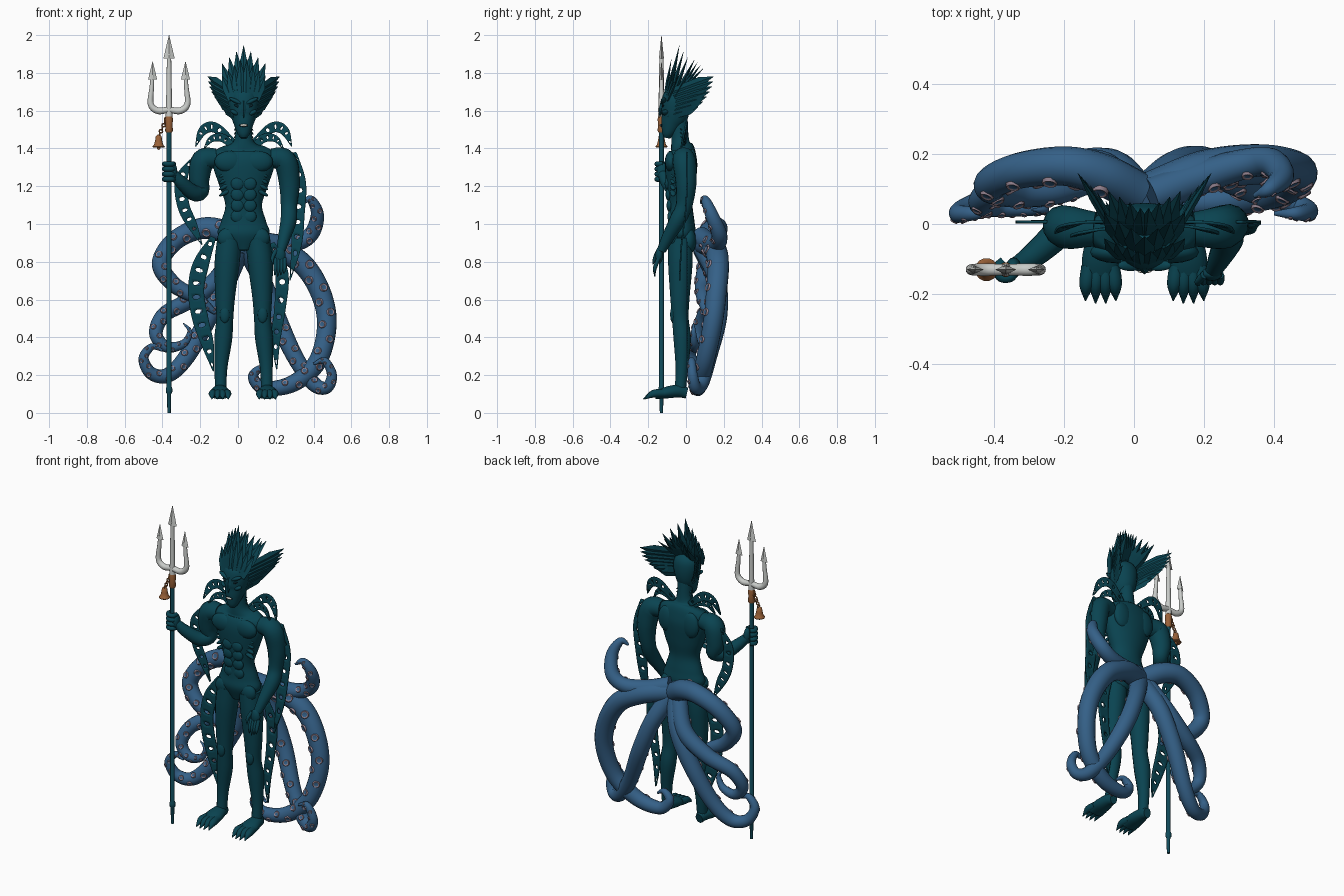
import bpy, bmesh, math
from mathutils import Vector, Matrix

if "Cube" in bpy.data.objects:
    bpy.data.objects.remove(bpy.data.objects["Cube"])
CX = .03                      # centre line of the body
POLE_X, POLE_Y = -.365, -.13  # axis of the trident


def material(name, red, green, blue):
    mat = bpy.data.materials.new(name)
    mat.use_nodes = True
    mat.diffuse_color = (red, green, blue, 1)
    mat.node_tree.nodes["Principled BSDF"].inputs["Base Color"].default_value = (red, green, blue, 1)
    return mat


skin = material("deep teal skin", .003, .057, .082)
blue = material("tentacle blue", .035, .118, .245)
pink = material("sucker pink grey", .29, .22, .27)
silver = material("pale silver", .58, .6, .58)
copper = material("copper", .32, .12, .04)
shaft = material("teal shaft", .005, .068, .1)
dark = material("dark eye", .003, .02, .03)
ivory = material("ivory teeth", .8, .78, .7)


def finish(name, bm, mats, smooth=True):
    bmesh.ops.recalc_face_normals(bm, faces=bm.faces[:])
    mesh = bpy.data.meshes.new(name)
    bm.to_mesh(mesh)
    bm.free()
    for mat in mats:
        mesh.materials.append(mat)
    if smooth:
        mesh.shade_smooth()
        mesh.set_sharp_from_angle(angle=math.radians(50))
    obj = bpy.data.objects.new(name, mesh)
    bpy.context.collection.objects.link(obj)
    return obj


def spline(points, steps, flat=1):
    """Smooth path through (x, y, z, radius[, second radius]) points."""
    pts = [Vector((*p, p[3] * flat)[:5]) for p in points]
    pts = [2 * pts[0] - pts[1]] + pts + [2 * pts[-1] - pts[-2]]
    out = []
    for i in range(1, len(pts) - 2):
        a, b, c, d = pts[i - 1:i + 3]
        for k in range(steps):
            t = k / steps
            out.append(.5 * (2 * b + (c - a) * t + (2 * a - 5 * b + 4 * c - d) * t * t
                             + (3 * b - a - 3 * c + d) * t ** 3))
    return out + [pts[-2]]


def tangent(path, i):
    ahead, behind = path[min(i + 1, len(path) - 1)], path[max(i - 1, 0)]
    return Vector((ahead - behind)[:3]).normalized()


def sweep(name, points, mat, sides=14, steps=6, flat=1, ref=(1, 0, 0), smooth=True):
    path = spline(points, steps, flat)
    across = Vector(ref)
    if abs(across.dot(tangent(path, 0))) > .9:
        across = Vector((0, 0, 1))
    bm, rings = bmesh.new(), []
    for i, p in enumerate(path):
        along = tangent(path, i)
        across = (across - along * across.dot(along)).normalized()
        other = along.cross(across)
        ring = []
        for k in range(sides):
            angle = math.tau * k / sides
            offset = across * math.cos(angle) * max(p[3], .0005) + other * math.sin(angle) * max(p[4], .0005)
            ring.append(bm.verts.new(Vector(p[:3]) + offset))
        rings.append(ring)
    for low, high in zip(rings, rings[1:]):
        for k in range(sides):
            j = (k + 1) % sides
            bm.faces.new((low[k], low[j], high[j], high[k]))
    bm.faces.new(rings[0])
    bm.faces.new(rings[-1])
    return finish(name, bm, [mat], smooth)


def spike(name, base, tip, width, belly=.5, flat=.35, ref=(1, 0, 0)):
    base, tip = Vector(base), Vector(tip)
    points = [(*base, width * .8), (*base.lerp(tip, belly), width), (*tip, .001)]
    return sweep(name, points, skin, sides=4, steps=1, flat=flat, ref=ref, smooth=False)


def blob(name, place, size, mat=skin, tilt=(0, 0, 0)):
    bpy.ops.mesh.primitive_uv_sphere_add(segments=16, ring_count=10, location=place, rotation=tilt, scale=size)
    obj = bpy.context.object
    obj.name = name
    obj.data.materials.append(mat)
    obj.data.shade_smooth()
    return obj


def mirrored(points, side):
    return [(CX + side * p[0], *p[1:]) for p in points]


def frill(name, points):
    """Thin fin, a ribbon pierced by a row of oval holes; the fourth value is its width."""
    path = spline(points, 6)
    bm, rows = bmesh.new(), []
    for i, p in enumerate(path):
        across = tangent(path, i).cross(Vector((0, 1, 0))).normalized()
        rows.append([bm.verts.new(Vector(p[:3]) + across * max(p[3], .004) * k) for k in (-.5, -.25, .25, .5)])
    for i, (low, high) in enumerate(zip(rows, rows[1:])):
        for k in range(3):
            if k != 1 or i % 3 != 1:
                bm.faces.new((low[k], low[k + 1], high[k + 1], high[k]))
    obj = finish(name, bm, [skin])
    obj.modifiers.new("round holes", "SUBSURF").levels = 1
    obj.modifiers.new("thickness", "SOLIDIFY").thickness = .008


def tentacle(name, points):
    sweep(name, points, blue, sides=16, steps=8)
    path = spline(points, 8)
    bm, travelled, count = bmesh.new(), 0, 0
    for i in range(4, len(path) - 1):
        p, along = path[i], tangent(path, i)
        travelled += Vector((p - path[i - 1])[:3]).length
        if p[3] < .01 or travelled < p[3] * 1.1:
            continue
        travelled, count = 0, count + 1
        out = Vector((0, -1, 0))
        out = (out - along * out.dot(along)).normalized()
        out = Matrix.Rotation(.5 if count % 2 else -.5, 3, along) @ out
        place = Matrix.Translation(Vector(p[:3]) + out * p[3]) @ out.to_track_quat("Z", "Y").to_matrix().to_4x4()
        bmesh.ops.create_cone(bm, cap_ends=True, segments=10, radius1=p[3] * .44, radius2=p[3] * .36,
                              depth=p[3] * .18, matrix=place)
    caps = [f for f in bm.faces if len(f.verts) > 4]
    bm.normal_update()
    bmesh.ops.inset_individual(bm, faces=caps, thickness=.006, depth=-.003)
    for f in caps:
        f.material_index = 1
    finish(name + "_suckers", bm, [pink, blue])


# Torso and neck, then the head
sweep("torso", [(CX, -.03, .86, .04, .04), (CX, -.025, .94, .134, .075), (CX, -.025, 1.01, .12, .07),
                (CX, -.03, 1.1, .097, .065), (CX, -.028, 1.2, .128, .077), (CX, -.025, 1.32, .165, .085),
                (CX, -.02, 1.39, .15, .068), (CX, -.03, 1.435, .055, .048), (CX, -.035, 1.57, .041, .041)],
      skin, sides=24)
sweep("head", [(CX, -.1, 1.455, .016, .016), (CX, -.095, 1.48, .034, .033), (CX, -.078, 1.53, .053, .056),
               (CX, -.06, 1.58, .07, .073), (CX, -.054, 1.65, .08, .075), (CX, -.05, 1.7, .066, .06),
               (CX, -.05, 1.735, .015, .015)], skin, sides=20)
spike("nose", (CX, -.125, 1.65), (CX, -.14, 1.56), .014, flat=.8)
blob("mouth", (CX, -.131, 1.522), (.024, .006, .008), dark)
blob("teeth", (CX, -.135, 1.523), (.02, .005, .006), ivory)

for side, word in ((-1, "right_"), (1, "left_")):
    # Face, muscles of the trunk
    blob(word + "eye", (CX + side * .036, -.122, 1.625), (.016, .006, .006), dark, (0, side * -.4, 0))
    blob(word + "brow", (CX + side * .04, -.118, 1.65), (.04, .016, .011), skin, (0, side * -.45, 0))
    blob(word + "cheekbone", (CX + side * .048, -.11, 1.59), (.024, .018, .012), skin, (0, side * -.5, 0))
    blob(word + "pectoral", (CX + side * .077, -.08, 1.33), (.078, .032, .056))
    blob(word + "shoulder_blade", (CX + side * .08, .03, 1.32), (.06, .028, .08))
    blob(word + "buttock", (CX + side * .07, .015, .91), (.065, .04, .07))
    blob(word + "hip_plate", (CX + side * .085, -.065, .93), (.055, .03, .05), skin, (0, side * .5, 0))
    for k in range(4):
        blob(word + "abdominal", (CX + side * .032, -.082 - .005 * k, 1.04 + .058 * k), (.036, .016, .034))
        blob(word + "rib", (CX + side * .09, -.068, 1.17 + .033 * k), (.045, .016, .012), skin, (0, side * .5, 0))
        spike(word + "gill", (CX + side * .03, -.03, 1.445 + .02 * k), (CX + side * .052, -.02, 1.435 + .02 * k), .01)

    # Broad bladed crest and the fanned ear fins
    for k in range(4):
        spike(word + "crest_blade", (CX + side * .018 * k, -.095 + .012 * k, 1.67),
              (CX + side * .038 * k, -.035 + .022 * k, 1.945 - .032 * k), .03)
        spike(word + "crest_fore_blade", (CX + side * (.01 + .018 * k), -.115 + .006 * k, 1.655),
              (CX + side * (.018 + .032 * k), -.078 + .012 * k, 1.87 - .028 * k), .024)
        spike(word + "crest_rear_blade", (CX + side * .014 * k, -.05, 1.68),
              (CX + side * (.012 + .03 * k), .045 + .016 * k, 1.87 - .015 * k), .028)
    for k in range(7):
        t = k / 6
        spike(word + "ear_fin_ray", (CX + side * .05, -.095, 1.69 - .12 * t),
              (CX + side * (.19 - .08 * t * t), .145 - .08 * t * t, 1.78 - .16 * t), .026,
              belly=.7, ref=(0, 0, 1))

    # Collar frills
    frill(word + "upper_collar_frill", mirrored([(.05, 0, 1.43, .03), (.15, .01, 1.51, .055),
                                                 (.215, 0, 1.495, .05), (.255, -.02, 1.41, .005)], side))
    frill(word + "lower_collar_frill", mirrored([(.045, -.02, 1.4, .03), (.11, -.01, 1.455, .045),
                                                 (.17, -.02, 1.45, .035), (.21, -.03, 1.4, .005)], side))

    # Legs and clawed feet
    sweep(word + "leg", mirrored([(.075, -.03, .92, .065), (.088, -.03, .79, .066), (.098, -.032, .62, .053),
                                  (.1, -.03, .5, .045), (.108, -.02, .39, .047), (.12, -.022, .24, .034),
                                  (.122, -.03, .12, .03)], side), skin)
    blob(word + "kneecap", (CX + side * .1, -.068, .52), (.026, .016, .045))
    sweep(word + "foot", mirrored([(.125, .005, .105, .024, .03), (.125, -.04, .115, .04, .034),
                                   (.125, -.1, .108, .053, .032), (.125, -.165, .092, .05, .02)], side), skin)
    for k in (-1.5, -.5, .5, 1.5):
        sweep(word + "toe", mirrored([(.125 + .022 * k, -.12, .105, .022), (.125 + .027 * k, -.175, .1, .02),
                                      (.125 + .029 * k, -.23 + .008 * abs(k), .073, .002)], side), skin, sides=8)

# Arms: the right one grips the shaft, the left one hangs
sweep("right_arm", [(-.11, -.015, 1.35, .05), (-.185, -.01, 1.335, .062), (-.205, -.002, 1.24, .055),
                    (-.197, 0, 1.175, .044), (-.235, -.045, 1.165, .042), (-.3, -.1, 1.22, .034),
                    (-.345, -.125, 1.27, .024)], skin)
sweep("left_arm", [(.17, -.015, 1.35, .05), (.247, -.01, 1.335, .062), (.272, 0, 1.22, .056),
                   (.27, -.01, 1.1, .044), (.268, -.045, 1.02, .043), (.245, -.095, .93, .033),
                   (.227, -.13, .86, .024)], skin)
blob("right_palm", (-.343, -.125, 1.275), (.022, .03, .05))
blob("left_palm", (.222, -.142, .835), (.03, .02, .045))
for k in range(4):
    grip = [(POLE_X + .025 * math.cos(a), POLE_Y + .025 * math.sin(a), 1.318 - .027 * k, .014)
            for a in (.3, -.9, -2.1, -3.3, -4.5)]
    sweep("right_finger", grip, skin, sides=8, ref=(0, 0, 1))
    x = .198 + .016 * k
    sweep("left_finger", [(x, -.145, .82, .011), (x, -.165, .765, .01), (x - .004, -.165, .72 + .008 * abs(k - 1), .002)],
          skin, sides=8)
sweep("left_thumb", [(.2, -.145, .86, .012), (.182, -.165, .82, .01), (.185, -.175, .785, .002)], skin, sides=8)

# Long frills hanging from arms and legs
frill("right_arm_frill", [(-.245, .01, 1.34, .02), (-.3, .01, 1.235, .065), (-.29, .01, 1.1, .065),
                          (-.245, .01, 1, .055), (-.19, 0, .89, .005)])
frill("left_arm_frill", [(.3, .01, 1.38, .02), (.325, .01, 1.22, .07), (.315, 0, 1.05, .075),
                         (.31, -.02, .89, .055), (.275, -.03, .7, .005)])
frill("right_leg_frill", [(-.13, .01, .93, .03), (-.195, .01, .79, .085), (-.222, .01, .65, .085),
                          (-.2, .01, .5, .085), (-.16, .01, .36, .065), (-.13, .01, .22, .006)])
frill("left_leg_frill", [(.18, .01, .9, .03), (.232, .01, .74, .07), (.222, .01, .55, .06),
                         (.2, .01, .39, .05), (.205, .01, .23, .006)])

# Six tentacles sprouting from the lower back
tentacle("left_upper_tentacle", [(.05, .08, .93, .055), (.18, .13, .9, .05), (.31, .17, .9, .043),
                                 (.39, .175, .95, .041), (.42, .135, 1.05, .035), (.385, .1, 1.13, .022),
                                 (.342, .08, 1.11, .006)])
tentacle("left_outer_tentacle", [(.05, .09, .9, .06), (.2, .15, .87, .06), (.345, .17, .785, .058),
                                 (.44, .16, .63, .055), (.47, .14, .46, .052), (.42, .1, .27, .049),
                                 (.29, .07, .155, .045), (.14, .06, .13, .037), (.08, .05, .19, .028),
                                 (.12, .045, .235, .018), (.17, .04, .21, .006)])
tentacle("left_lower_tentacle", [(.04, .09, .88, .055), (.12, .16, .72, .05), (.2, .17, .52, .05),
                                 (.3, .12, .3, .045), (.4, .08, .155, .04), (.47, .05, .135, .033),
                                 (.497, .035, .2, .027), (.46, .03, .275, .019), (.4, .03, .26, .006)])
tentacle("right_upper_tentacle", [(.01, .09, .91, .06), (-.09, .14, .965, .06), (-.2, .165, .975, .056),
                                  (-.335, .15, .91, .051), (-.41, .11, .79, .047), (-.34, .09, .68, .043),
                                  (-.22, .09, .61, .035), (-.12, .1, .53, .012)])
tentacle("right_middle_tentacle", [(-.01, .09, .89, .05), (-.1, .16, .72, .05), (-.25, .15, .6, .046),
                                   (-.39, .1, .52, .041), (-.435, .06, .42, .036), (-.38, .05, .35, .03),
                                   (-.29, .045, .365, .022), (-.255, .04, .43, .013), (-.29, .04, .475, .003)])
tentacle("right_lower_tentacle", [(.01, .09, .87, .055), (-.06, .16, .7, .052), (-.16, .16, .5, .05),
                                  (-.27, .12, .3, .045), (-.37, .08, .2, .04), (-.46, .05, .21, .034),
                                  (-.5, .03, .29, .027), (-.455, .03, .35, .019), (-.4, .03, .33, .006)])


# Trident: shaft, copper grip, prongs with barbed heads
def trident_part(name, profile, mat, shift=0, **options):
    sweep(name, [(POLE_X + shift, POLE_Y, z, r) for z, r in profile], mat, steps=1, **options)


trident_part("shaft", [(0, .009), (.1, .011), (.11, .017), (.13, .017), (.14, .013), (1.58, .013)], shaft)
trident_part("copper_grip", [(1.485, .016), (1.495, .021), (1.525, .018), (1.555, .021), (1.575, .016)], copper)
trident_part("middle_prong", [(1.57, .018), (1.62, .016), (1.9, .011)], silver)
trident_part("middle_head", [(1.9, .008), (1.875, .03), (2, .001)], silver, sides=4, flat=.45, smooth=False)
for side in (-1, 1):
    prong = [(0, 1.605, .016), (.06, 1.6, .018), (.097, 1.635, .016), (.092, 1.72, .012), (.087, 1.79, .009)]
    sweep("outer_prong", [(POLE_X + side * x, POLE_Y, z, r) for x, z, r in prong], silver)
    trident_part("outer_head", [(1.79, .007), (1.765, .024), (1.86, .001)], silver, side * .087,
                 sides=4, flat=.45, smooth=False)

# Bell hanging on a short chain
for k in range(6):
    bpy.ops.mesh.primitive_torus_add(major_segments=10, minor_segments=6, major_radius=.009, minor_radius=.004,
                                     location=(POLE_X - .015 - .007 * k, POLE_Y, 1.555 - .016 * k),
                                     rotation=(math.pi / 2, 0, k * math.pi / 2))
    bpy.context.object.name = "chain_link"
    bpy.context.object.data.materials.append(copper)
trident_part("bell", [(1.475, .004), (1.465, .015), (1.44, .019), (1.42, .024), (1.41, .033), (1.405, .03)],
             copper, -.055)
blob("bell_clapper", (POLE_X - .055, POLE_Y, 1.402), (.009, .009, .009), copper)
